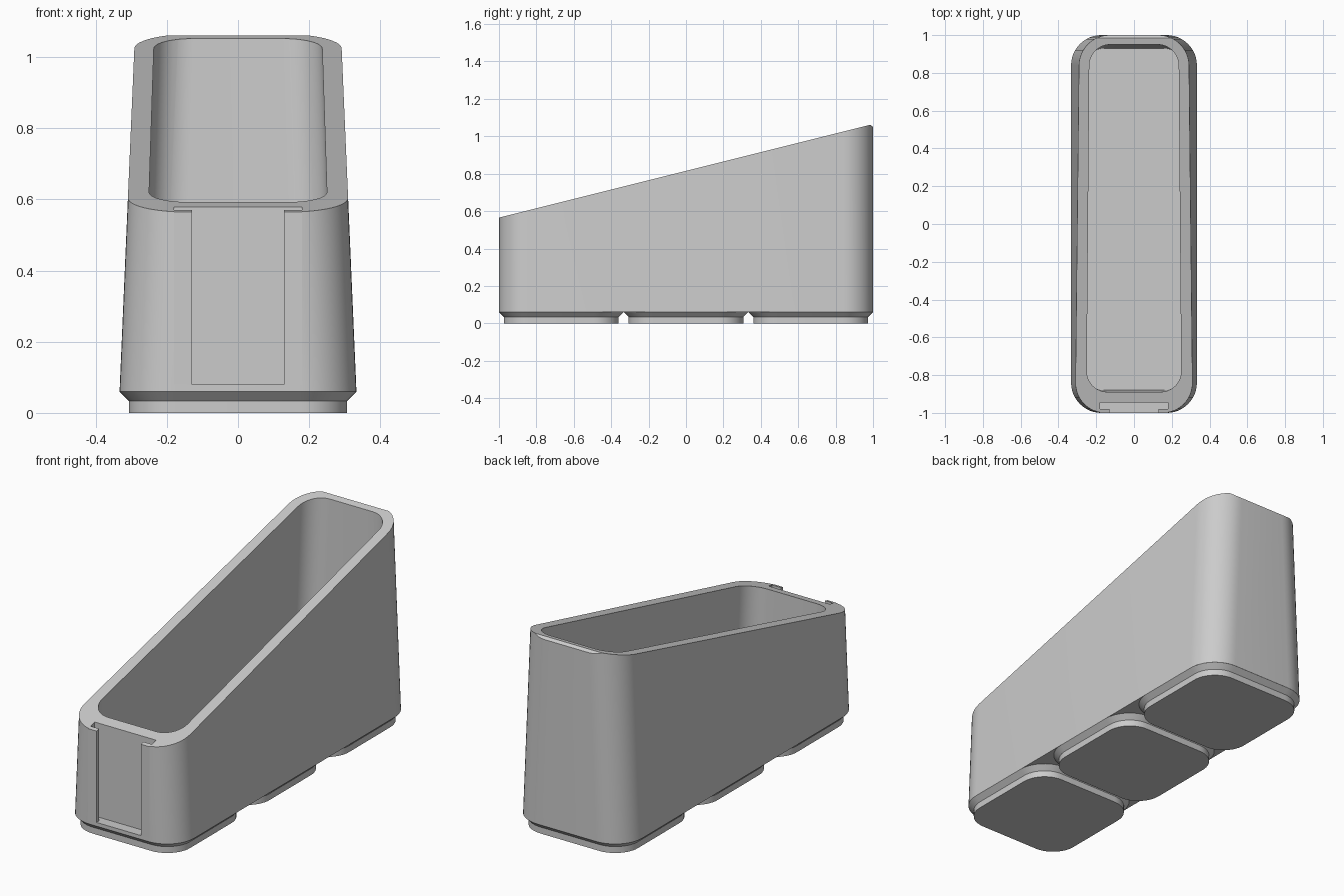
import bpy, bmesh, math
from mathutils import Vector

if "Cube" in bpy.data.objects:
    bpy.data.objects.remove(bpy.data.objects["Cube"], do_unlink=True)

grey = bpy.data.materials.new("light grey plastic")
grey.use_nodes = True
COLOUR = (0.6, 0.6, 0.6, 1)
grey.diffuse_color = COLOUR
grey.node_tree.nodes["Principled BSDF"].inputs["Base Color"].default_value = COLOUR


def make_object(name, bm):
    bmesh.ops.recalc_face_normals(bm, faces=bm.faces[:])
    mesh = bpy.data.meshes.new(name)
    bm.to_mesh(mesh)
    bm.free()
    mesh.materials.append(grey)
    obj = bpy.data.objects.new(name, mesh)
    bpy.context.collection.objects.link(obj)
    return obj


def rounded_rect(half_x, y0, y1, radius, z, steps=12):
    """Outline of a rounded rectangle, anticlockwise."""
    cx = half_x - radius
    corners = [(cx, y1 - radius), (-cx, y1 - radius),
               (-cx, y0 + radius), (cx, y0 + radius)]
    points = []
    for i, (x, y) in enumerate(corners):
        for s in range(steps + 1):
            a = math.pi / 2 * (i + s / steps)
            points.append((x + radius * math.cos(a), y + radius * math.sin(a), z))
    return points


def loft(name, sections):
    """Skin a stack of matching outlines and cap both ends."""
    bm = bmesh.new()
    rings = [[bm.verts.new(p) for p in section] for section in sections]
    count = len(rings[0])
    for low, high in zip(rings, rings[1:]):
        for i in range(count):
            j = (i + 1) % count
            bm.faces.new((low[i], low[j], high[j], high[i]))
    bm.faces.new(rings[0][::-1])
    bm.faces.new(rings[-1])
    return make_object(name, bm)


def prism(name, points, sweep):
    """Extrude a flat outline along a vector."""
    sweep = Vector(sweep)
    return loft(name, [points, [Vector(p) + sweep for p in points]])


def combine(target, tool, operation):
    mod = target.modifiers.new(tool.name, "BOOLEAN")
    mod.operation = operation
    mod.solver = "EXACT"
    mod.object = tool
    tool.hide_render = True
    bpy.context.view_layer.update()
    graph = bpy.context.evaluated_depsgraph_get()
    result = bpy.data.meshes.new_from_object(target.evaluated_get(graph))
    target.modifiers.clear()
    target.data = result
    bpy.data.objects.remove(tool, do_unlink=True)


# Tapered outer shell
bin_body = loft("bin_body", [
    rounded_rect(0.333, -1, 1, 0.16, 0.06),
    rounded_rect(0.286, -1, 1, 0.16, 1.15)])

# Flat front pad that carries the label clips
pad = [(-0.18, -1.0005, 0.08), (0.18, -1.0005, 0.08),
       (0.18, -0.92, 0.08), (-0.18, -0.92, 0.08)]
combine(bin_body, prism("label_pad", pad, (0, 0, 1)), "UNION")

# Storage cavity
cavity = loft("cavity", [
    rounded_rect(0.267, -0.88, 0.93, 0.11, 0.1),
    rounded_rect(0.231, -0.9, 0.953, 0.11, 1.2)])
combine(bin_body, cavity, "DIFFERENCE")

# T-shaped label slot with an open window between two clip lips
half_slot = [(0.13, -1.1), (0.13, -0.98), (0.18, -0.98), (0.18, -0.945)]
outline = [(x, y, 0.08) for x, y in half_slot]
outline += [(-x, y, 0.08) for x, y in reversed(half_slot)]
combine(bin_body, prism("label_slot", outline, (0, 0, 1.3)), "DIFFERENCE")

# Sloping rim with a small chamfer along the back
rim = [(-1.2, 0.515), (0.985, 1.061), (1.2, 0.904), (1.2, 2), (-1.2, 2)]
wedge = prism("rim_cutter", [(-0.6, y, z) for y, z in rim], (1.2, 0, 0))
combine(bin_body, wedge, "DIFFERENCE")

# Three stacking feet
feet = []
for label, y in (("front", -2 / 3), ("middle", 0), ("back", 2 / 3)):
    profile = [(0.307, 0), (0.307, 0.034), (0.333, 0.06)]
    feet.append(loft(label + "_foot", [
        rounded_rect(h, y - h, y + h, h - 0.173, z) for h, z in profile]))

# Smooth rounded corners, crisp edges
bpy.ops.object.select_all(action="DESELECT")
for obj in [bin_body] + feet:
    obj.select_set(True)
bpy.context.view_layer.objects.active = bin_body
bpy.ops.object.shade_smooth_by_angle(angle=math.radians(25))
